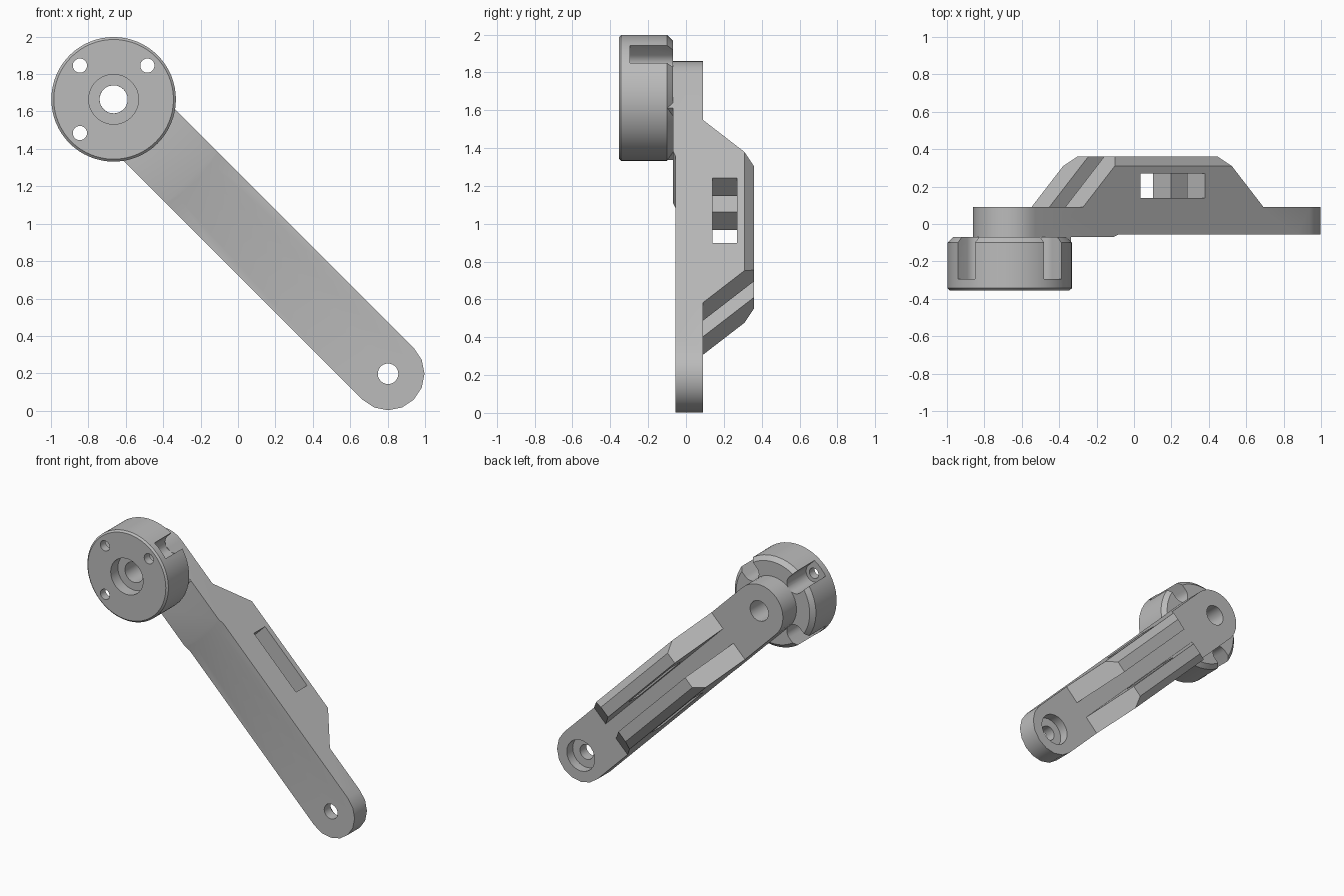
import bpy, bmesh
from math import sin, cos, pi, sqrt, radians
from mathutils import Matrix, Vector

if "Cube" in bpy.data.objects:
    bpy.data.objects.remove(bpy.data.objects["Cube"])

# Single grey finish
grey = bpy.data.materials.new("plain grey")
grey.use_nodes = True
grey.diffuse_color = (0.5, 0.5, 0.5, 1)
grey.node_tree.nodes["Principled BSDF"].inputs["Base Color"].default_value = (0.5, 0.5, 0.5, 1)

# Arm frame: local x runs down the arm from the hub, local y across it, local z to the back
k = 1 / sqrt(2)
FRAME = Matrix(((k, -k, 0, -0.665), (0, 0, 1, 0), (-k, -k, 0, 1.665), (0, 0, 0, 1)))
LENGTH, HALF = 2.075, 0.195
BACK, FRONT, PAD = 0.09, -0.055, -0.07


def make(name, bm):
    bmesh.ops.recalc_face_normals(bm, faces=bm.faces)
    mesh = bpy.data.meshes.new(name)
    bm.to_mesh(mesh)
    bm.free()
    mesh.materials.append(grey)
    obj = bpy.data.objects.new(name, mesh)
    obj.matrix_world = FRAME
    bpy.context.collection.objects.link(obj)
    return obj


def arc(cx, cy, r, start, end, n):
    angles = [radians(start + (end - start) * i / n) for i in range(n + 1)]
    return [(cx + r * cos(a), cy + r * sin(a)) for a in angles]


def prism(name, outline, low, high):
    bm = bmesh.new()
    face = bm.faces.new([bm.verts.new((x, y, low)) for x, y in outline])
    top = bmesh.ops.extrude_face_region(bm, geom=[face])["geom"]
    bmesh.ops.translate(bm, vec=(0, 0, high - low),
                        verts=[v for v in top if isinstance(v, bmesh.types.BMVert)])
    return make(name, bm)


def cylinder(name, x, y, r, low, high, n=32):
    return prism(name, arc(x, y, r, 0, 360, n)[:-1], low, high)


def box(name, x0, x1, half, low, high):
    return prism(name, [(x0, -half), (x1, -half), (x1, half), (x0, half)], low, high)


def lathe(name, profile, n=64):
    # Spin a closed (radius, height) profile into a ring
    bm = bmesh.new()
    rings = [[bm.verts.new((r * cos(2 * pi * i / n), r * sin(2 * pi * i / n), h))
              for r, h in profile] for i in range(n)]
    m = len(profile)
    for i in range(n):
        a, b = rings[i], rings[(i + 1) % n]
        for j in range(m):
            bm.faces.new((a[j], b[j], b[(j + 1) % m], a[(j + 1) % m]))
    return make(name, bm)


def combine(target, tool, operation="DIFFERENCE"):
    bpy.context.view_layer.objects.active = target
    mod = target.modifiers.new("combine", "BOOLEAN")
    mod.operation, mod.object, mod.solver = operation, tool, "EXACT"
    bpy.context.view_layer.update()
    bpy.ops.object.modifier_apply(modifier=mod.name)
    bpy.data.objects.remove(tool)


def rail(name, side):
    # Chamfered bar along the arm, with both ends cut to a slope
    section = [(0.06, 0.05), (HALF, 0.05), (HALF, 0.31), (HALF - 0.052, 0.36), (0.06, 0.36)]
    bm = bmesh.new()
    face = bm.faces.new([bm.verts.new((0.2, side * y, z)) for y, z in section])
    end = bmesh.ops.extrude_face_region(bm, geom=[face])["geom"]
    bmesh.ops.translate(bm, vec=(1.7, 0, 0),
                        verts=[v for v in end if isinstance(v, bmesh.types.BMVert)])
    for x, way in ((0.36, -1), (1.725, 1)):
        bmesh.ops.bisect_plane(bm, geom=bm.verts[:] + bm.edges[:] + bm.faces[:],
                               plane_co=(x, 0, BACK), plane_no=Vector((way * 0.22, 0, 0.24)),
                               clear_outer=True)
        bmesh.ops.holes_fill(bm, edges=[e for e in bm.edges if e.is_boundary])
    return make(name, bm)


def finish(obj):
    bpy.ops.object.select_all(action="DESELECT")
    obj.select_set(True)
    bpy.context.view_layer.objects.active = obj
    bpy.ops.object.shade_smooth_by_angle(angle=radians(28))


# Arm: rounded bar whose front steps back outside a round pad at the hub
arm = prism("arm", arc(0, 0, HALF, 90, 270, 16) + arc(LENGTH, 0, HALF, -90, 90, 8), PAD, BACK)
combine(arm, lathe("step_cutter", [(0.58, PAD - 0.015), (0.62, PAD), (0.66, FRONT),
                                   (2.6, FRONT), (2.6, PAD - 0.015)]))
combine(arm, box("neck", 0.2, 0.27, HALF - 0.001, -0.11, 0), "UNION")

# Twin rails on the back, pierced by a cross slot
for name, side in (("upper_rail", 1), ("lower_rail", -1)):
    combine(arm, rail(name, side), "UNION")
combine(arm, box("slot_cutter", 0.793, 1.281, 0.3, 0.14, 0.27))

# Shaft hole at the hub, screw hole and counterbore at the far end
combine(arm, cylinder("shaft_cutter", 0, 0, 0.075, -0.2, 0.2))
combine(arm, cylinder("screw_cutter", LENGTH, 0, 0.055, -0.2, 0.2, 24))
combine(arm, cylinder("bore_cutter", LENGTH, 0, 0.115, 0.02, 0.2, 24))
finish(arm)

# Hub drum with chamfered rims and a stepped centre bore
drum = lathe("hub_drum", [(0.075, PAD), (0.303, PAD), (0.333, -0.1), (0.333, -0.343),
                          (0.32, -0.355), (0.133, -0.355), (0.133, -0.27), (0.075, -0.27)])

# Three screw holes, each in a slot open to the rim and back
for turn in (90, 180, 270):
    a = radians(turn)
    x, y = 0.255 * cos(a), 0.255 * sin(a)
    slot = arc(x, y, 0.065, turn + 90, turn + 270, 12)
    slot += [(px + 0.2 * cos(a), py + 0.2 * sin(a)) for px, py in (slot[-1], slot[0])]
    combine(drum, prism("slot_cutter", slot, -0.295, 0))
    combine(drum, cylinder("hole_cutter", x, y, 0.038, -0.5, -0.2, 24))
finish(drum)
